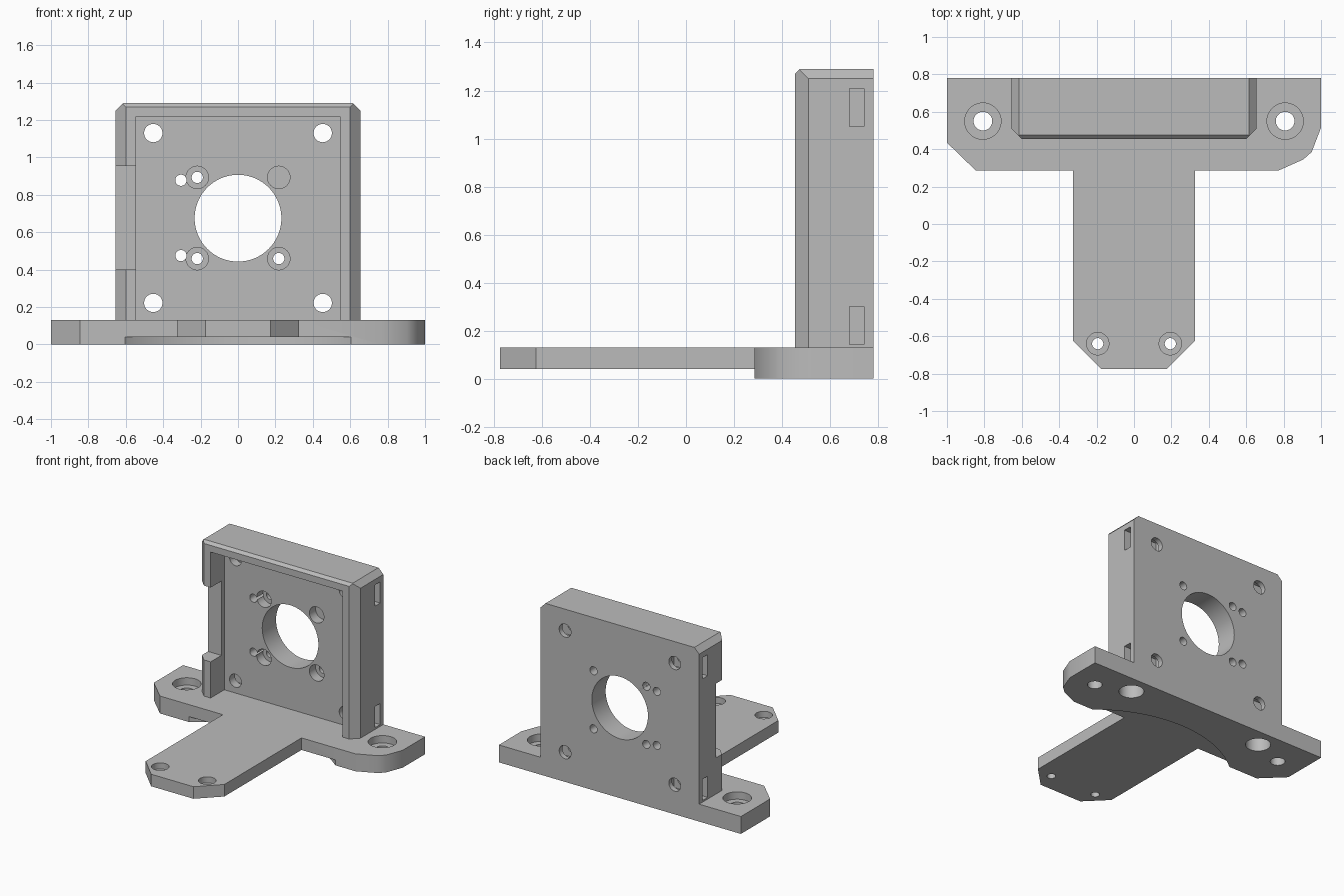
import bpy, bmesh, math
from mathutils import Vector

cube = bpy.data.objects.get("Cube")
if cube:
    bpy.data.objects.remove(cube, do_unlink=True)

grey = bpy.data.materials.new("plain grey")
grey.use_nodes = True
grey.diffuse_color = (0.5, 0.5, 0.5, 1)
grey.node_tree.nodes["Principled BSDF"].inputs["Base Color"].default_value = (0.5, 0.5, 0.5, 1)


def prism(name, pts, axis, lo, hi):
    """Extrude a 2D outline along an axis; outline uses the other two axes in order."""
    def place(p, d):
        return {"x": (d, p[0], p[1]), "y": (p[0], d, p[1]), "z": (p[0], p[1], d)}[axis]
    bm = bmesh.new()
    low = [bm.verts.new(place(p, lo)) for p in pts]
    high = [bm.verts.new(place(p, hi)) for p in pts]
    bm.faces.new(low)
    bm.faces.new(high[::-1])
    n = len(pts)
    for i in range(n):
        j = (i + 1) % n
        bm.faces.new((low[i], high[i], high[j], low[j]))
    bmesh.ops.recalc_face_normals(bm, faces=bm.faces)
    mesh = bpy.data.meshes.new(name)
    bm.to_mesh(mesh)
    bm.free()
    obj = bpy.data.objects.new(name, mesh)
    mesh.materials.append(grey)
    bpy.context.collection.objects.link(obj)
    return obj


def rect(a0, b0, a1, b1):
    return [(a0, b0), (a1, b0), (a1, b1), (a0, b1)]


def circle(a, b, r, n=48):
    return [(a + r * math.cos(math.tau * i / n), b + r * math.sin(math.tau * i / n))
            for i in range(n)]


def combine(target, other, operation):
    """Apply a boolean straight away and drop the helper."""
    other.hide_render = True
    mod = target.modifiers.new("boolean", "BOOLEAN")
    mod.operation, mod.solver, mod.object = operation, "EXACT", other
    graph = bpy.context.evaluated_depsgraph_get()
    mesh = bpy.data.meshes.new_from_object(target.evaluated_get(graph))
    target.modifiers.clear()
    target.data = mesh
    bpy.data.objects.remove(other, do_unlink=True)


def cut(target, pts, axis, lo, hi):
    combine(target, prism("cutter", pts, axis, lo, hi), "DIFFERENCE")


BACK, FRONT, TOP, DECK = 0.78, 0.455, 1.29, 0.13

# Upright motor wall: three outlines intersected give the chamfered block
wall = prism("upright_wall", [(-0.655, 0.06), (0.655, 0.06), (0.655, 1.25), (0.615, TOP),
                              (-0.615, TOP), (-0.655, 1.25)], "y", FRONT, BACK)
plan = [(-0.655, 0.9), (-0.655, 0.51), (-0.6, FRONT), (0.6, FRONT), (0.655, 0.51), (0.655, 0.9)]
combine(wall, prism("plan", plan, "z", 0, 2), "INTERSECT")
side = [(0.9, 0), (0.4, 0), (0.4, 1.215), (0.495, 1.31), (0.9, 1.31)]
combine(wall, prism("side", side, "x", -1, 1), "INTERSECT")

# Front pocket and the cable notch in one side wall
cut(wall, rect(-0.545, 0, 0.545, 1.22), "y", 0.3, 0.617)
cut(wall, rect(-0.8, 0.4, -0.5, 0.955), "y", 0.3, 0.582)

# Motor opening, screw holes with counterbores, corner holes with nut slots
cut(wall, circle(0, 0.675, 0.232, 72), "y", 0.3, 1)
for z in (0.459, 0.893):
    for x in (-0.218, 0.218):
        cut(wall, circle(x, z, 0.03), "y", 0.3, 1)
        cut(wall, circle(x, z, 0.06), "y", 0.3, 0.69)
for z in (0.475, 0.878):
    cut(wall, circle(-0.305, z, 0.03), "y", 0.3, 1)
for s in (-1, 1):
    for z in (0.222, 1.13):
        cut(wall, circle(s * 0.453, z, 0.049), "y", 0.3, 1)
        cut(wall, rect(0.68, z - 0.079, 0.742, z + 0.079), "x", *sorted((s * 0.375, s * 0.8)))

# T-shaped base: thick rear flange, thinner forward arm
base = prism("base", [(-1, BACK), (-1, 0.435), (-0.845, 0.285), (0.77, 0.285), (0.905, 0.345),
                      (0.95, 0.385), (1, 0.515), (1, BACK)], "z", 0, DECK)
arm = [(-0.325, 0.5), (-0.325, -0.625), (-0.175, -0.775), (0.175, -0.775), (0.325, -0.625),
       (0.325, 0.5)]
combine(base, prism("arm", arm, "z", 0.02, DECK), "UNION")
# Curved clearance under the front of the flange and the arm
cut(base, circle(0, -0.44, 0.944, 128), "z", -0.1, 0.04)

# Join the wall to the base
combine(base, wall, "UNION")
base.name = "motor_bracket"

# Mounting holes in the base and blind holes beneath the wall
for s in (-1, 1):
    for x, y, r, bore, floor in ((0.808, 0.55, 0.05, 0.097, 0.075),
                                 (0.194, -0.64, 0.03, 0.06, 0.085)):
        cut(base, circle(s * x, y, r), "z", -0.1, 0.3)
        cut(base, circle(s * x, y, bore), "z", floor, 0.3)
    cut(base, circle(s * 0.56, 0.64, 0.085), "z", -0.1, 0.1)

# Smooth the curved walls, keep the chamfers crisp
base.data.materials.clear()
base.data.materials.append(grey)
bpy.ops.object.select_all(action="DESELECT")
base.select_set(True)
bpy.context.view_layer.objects.active = base
bpy.ops.object.shade_smooth_by_angle(angle=math.radians(32))
